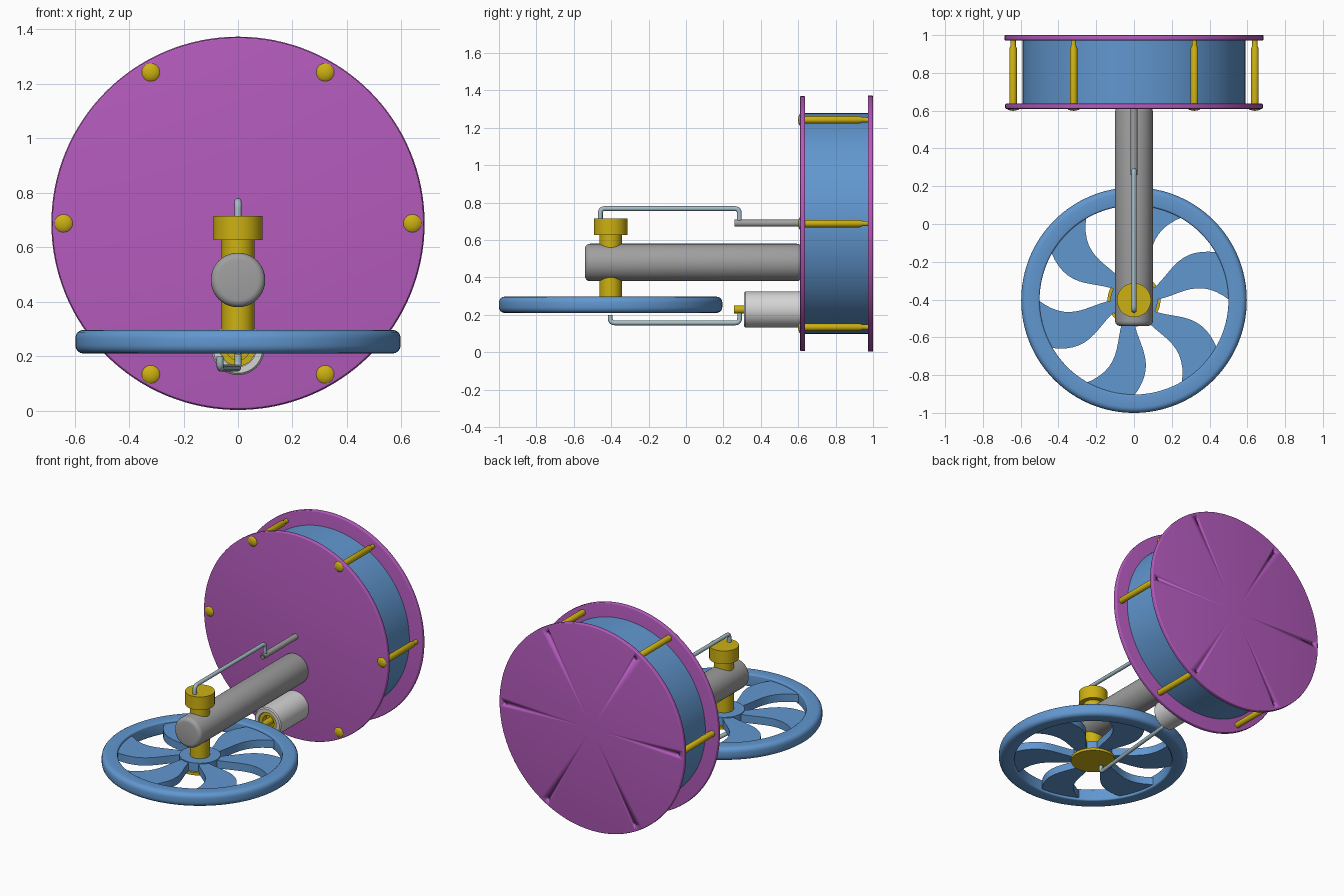
import bpy, bmesh, math
from mathutils import Vector

if "Cube" in bpy.data.objects:
    bpy.data.objects.remove(bpy.data.objects["Cube"])


def material(name, rgb):
    m = bpy.data.materials.new(name)
    m.diffuse_color = (*rgb, 1)
    m.use_nodes = True
    m.node_tree.nodes["Principled BSDF"].inputs["Base Color"].default_value = m.diffuse_color
    return m


PURPLE = material("purple", (0.46, 0.105, 0.51))
BLUE = material("blue", (0.12, 0.31, 0.63))
BRASS = material("brass", (0.61, 0.44, 0.006))
GREY = material("grey", (0.35, 0.35, 0.35))
PALE = material("pale grey", (0.66, 0.66, 0.66))
STEEL = material("steel blue", (0.38, 0.52, 0.58))


def finish(bm, name, mat):
    """Fix normals, smooth shallow edges and make the object."""
    bmesh.ops.recalc_face_normals(bm, faces=bm.faces)
    for f in bm.faces:
        f.smooth = True
    for e in bm.edges:
        e.smooth = len(e.link_faces) == 2 and e.calc_face_angle(0) < 0.6
    me = bpy.data.meshes.new(name)
    bm.to_mesh(me)
    bm.free()
    me.materials.append(mat)
    ob = bpy.data.objects.new(name, me)
    bpy.context.collection.objects.link(ob)
    return ob


def add_lathe(bm, profile, centre, axis, n, closed=False):
    """Turn (radius, height) points about the z or y axis."""
    rings = []
    for r, h in profile:
        ring = []
        for i in range(1 if r == 0 else n):
            a = 2 * math.pi * i / n
            u, v = r * math.cos(a), r * math.sin(a)
            p = (u, v, h) if axis == 'Z' else (u, h, v)
            ring.append(bm.verts.new(Vector(p) + Vector(centre)))
        rings.append(ring)
    pairs = list(zip(rings, rings[1:]))
    if closed:
        pairs.append((rings[-1], rings[0]))
    for a, b in pairs:
        for i in range(n):
            j = (i + 1) % n
            vs = [a[i % len(a)], a[j % len(a)], b[j % len(b)], b[i % len(b)]]
            bm.faces.new(list(dict.fromkeys(vs)))


def lathe(name, mat, profile, centre, axis='Y', n=64, closed=False):
    bm = bmesh.new()
    add_lathe(bm, profile, centre, axis, n, closed)
    return finish(bm, name, mat)


def cyl(r, a, b, bevel=0.0):
    """Capped cylinder profile, rounded at both ends if bevel > 0."""
    if not bevel:
        return [(0, a), (r, a), (r, b), (0, b)]
    arc = [(math.sin(t * math.pi / 8), math.cos(t * math.pi / 8)) for t in range(5)]
    lo = [(r - bevel + bevel * s, a + bevel - bevel * c) for s, c in arc]
    hi = [(r - bevel + bevel * s, b - bevel + bevel * c) for s, c in reversed(arc)]
    return [(0, a)] + lo + hi + [(0, b)]


def bent_rod(name, points, r, bend=0.025):
    """Wire through the points with rounded corners."""
    pts = [Vector(p) for p in points]
    path = [pts[0]]
    for a, b, c in zip(pts, pts[1:], pts[2:]):
        p, q = b + (a - b).normalized() * bend, b + (c - b).normalized() * bend
        for k in range(6):
            t = k / 5
            path.append(p * (1 - t) ** 2 + b * 2 * t * (1 - t) + q * t * t)
    path.append(pts[-1])
    cu = bpy.data.curves.new(name, 'CURVE')
    cu.dimensions = '3D'
    cu.bevel_depth, cu.bevel_resolution, cu.use_fill_caps = r, 4, True
    sp = cu.splines.new('POLY')
    sp.points.add(len(path) - 1)
    for s, p in zip(sp.points, path):
        s.co = (*p, 1)
    tmp = bpy.data.objects.new(name, cu)
    bm = bmesh.new()
    me = bpy.data.meshes.new_from_object(tmp)
    bm.from_mesh(me)
    bmesh.ops.remove_doubles(bm, verts=bm.verts, dist=1e-5)
    bpy.data.objects.remove(tmp)
    bpy.data.meshes.remove(me)
    return finish(bm, name, STEEL)


# Displacer drum between two round plates
HUB_Z = 0.688
DRUM = (0, 0, HUB_Z)
lathe("front_plate", PURPLE, cyl(0.682, 0.61, 0.637, 0.006), DRUM, n=128)
back = lathe("back_plate", PURPLE, cyl(0.685, 0.972, 1.0, 0.006), DRUM, n=128)
lathe("drum", BLUE, cyl(0.59, 0.63, 0.98), DRUM, n=128)

# Tie bolts with domed heads, and their blind holes in the back plate
bolts, holes = bmesh.new(), bmesh.new()
bolt_profile = [(0, 0.599), (0.015, 0.601), (0.028, 0.605), (0.035, 0.612), (0.035, 0.62),
                (0.02, 0.62), (0.02, 0.93), (0.014, 0.942), (0.014, 0.975), (0, 0.975)]
for k in range(6):
    a = k * math.pi / 3
    c = (0.64 * math.cos(a), 0, HUB_Z + 0.64 * math.sin(a))
    add_lathe(bolts, bolt_profile, c, 'Y', 24)
    add_lathe(holes, cyl(0.012, 0.983, 1.02), c, 'Y', 16)
finish(bolts, "tie_bolts", BRASS)
cutter = finish(holes, "hole_cutter", PURPLE)
cutter.hide_render = True
cutter.hide_set(True)
mod = back.modifiers.new("holes", 'BOOLEAN')
mod.object, mod.operation, mod.solver = cutter, 'DIFFERENCE', 'EXACT'

# Main arm and displacer guide tube
arm = cyl(0.1, -0.54, 0.62, 0.026)
lathe("arm", GREY, arm, (0, 0, 0.48))
lathe("guide_tube", GREY, [(0.0, 0.29), (0.011, 0.29), (0.011, 0.26), (0.019, 0.26),
                           (0.019, 0.62), (0, 0.62)], (0, 0, 0.69), n=32)

# Vertical shaft with top cap and lower crank disc
AXLE = (0, -0.403, 0)
lathe("shaft", BRASS, cyl(0.06, 0.23, 0.64), AXLE, 'Z')
lathe("crank_cap", BRASS, cyl(0.09, 0.626, 0.714), AXLE, 'Z')
lathe("crank_disc", BRASS, cyl(0.14, 0.211, 0.229), AXLE, 'Z')

# Flywheel rim with rounded edges
outline = []
for cx, cz, a0, rad in ((0.567, 0.267, 0, 0.03), (0.51, 0.285, 90, 0.01),
                        (0.51, 0.222, 180, 0.01), (0.567, 0.24, 270, 0.03)):
    for k in range(5):
        t = math.radians(a0 + 22.5 * k)
        outline.append((cx + rad * math.cos(t), cz + rad * math.sin(t)))
lathe("flywheel_rim", BLUE, outline, AXLE, 'Z', n=128, closed=True)
lathe("flywheel_hub", BLUE, cyl(0.125, 0.229, 0.286), AXLE, 'Z')

# Six swept spokes, each filling 30 degrees and bowed along its length
spokes = bmesh.new()
STEPS, ACROSS = 12, 6
for s in range(6):
    layers = []
    for z in (0.228, 0.28):
        grid = []
        for i in range(STEPS + 1):
            t = i / STEPS
            r = 0.11 + 0.396 * t
            bow = 11 * math.sin(math.pi * t)
            row = []
            for j in range(ACROSS + 1):
                a = math.radians(60 * s + 30 * j / ACROSS + bow)
                row.append(spokes.verts.new((r * math.cos(a), AXLE[1] + r * math.sin(a), z)))
            grid.append(row)
        layers.append(grid)
        for p, q in zip(grid, grid[1:]):
            for j in range(ACROSS):
                spokes.faces.new((p[j], p[j + 1], q[j + 1], q[j]))
    lo, hi = layers
    for i in range(STEPS):
        for j in (0, ACROSS):
            spokes.faces.new((lo[i][j], lo[i + 1][j], hi[i + 1][j], hi[i][j]))
    for i in (0, STEPS):
        for j in range(ACROSS):
            spokes.faces.new((lo[i][j], lo[i][j + 1], hi[i][j + 1], hi[i][j]))
finish(spokes, "flywheel_spokes", BLUE)

# Open power cylinder with a cup piston and its pin eye
CYL = (0, 0, 0.228)
lathe("power_cylinder", PALE, [(0, 0.5), (0.066, 0.5), (0.066, 0.31), (0.09, 0.31), (0.097, 0.317),
                               (0.097, 0.62), (0, 0.62)], CYL)
lathe("piston", BRASS, [(0, 0.36), (0.042, 0.36), (0.042, 0.32), (0.064, 0.32),
                        (0.064, 0.49), (0, 0.49)], CYL, n=48)
lathe("piston_stem", BRASS, cyl(0.022, 0.256, 0.37), CYL, n=32)

# Connecting rods
bent_rod("upper_rod", [(0, -0.458, 0.70), (0, -0.458, 0.768), (0, 0.285, 0.768),
                       (0, 0.285, 0.685)], 0.013)
bent_rod("lower_rod", [(-0.066, -0.405, 0.2), (-0.066, -0.405, 0.157), (0, 0.287, 0.157),
                       (0, 0.287, 0.225)], 0.013)
